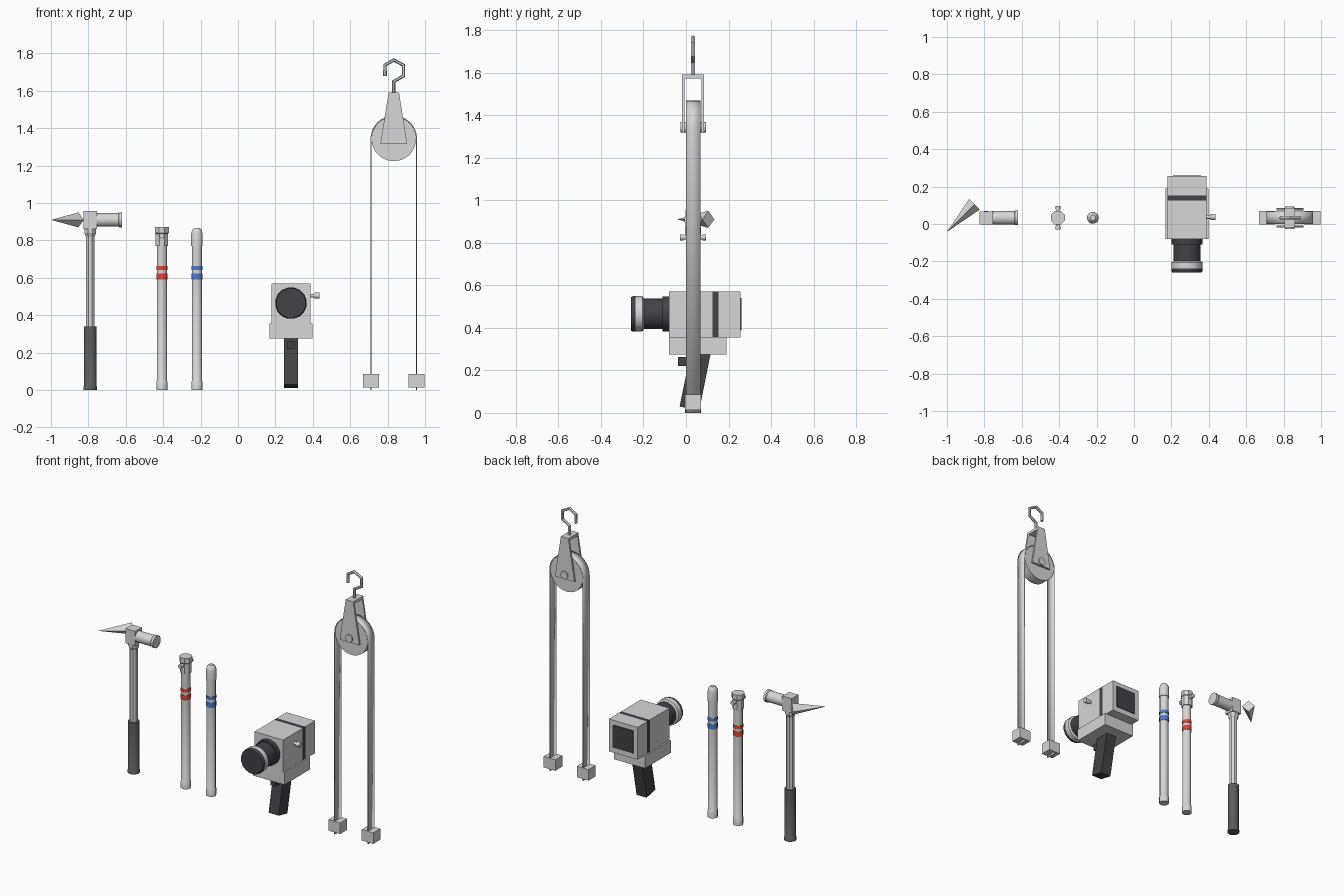
import bpy, bmesh, math
from mathutils import Matrix, Vector

if "Cube" in bpy.data.objects:
    bpy.data.objects.remove(bpy.data.objects["Cube"], do_unlink=True)


def material(name, rgb):
    m = bpy.data.materials.new(name)
    m.use_nodes = True
    m.diffuse_color = (*rgb, 1)
    m.node_tree.nodes["Principled BSDF"].inputs["Base Color"].default_value = (*rgb, 1)
    return m


STEEL = material("light grey metal", (0.68, 0.68, 0.68))
GRIP = material("dark grey rubber", (0.11, 0.11, 0.11))
BLACK = material("black plastic", (0.055, 0.055, 0.065))
RED = material("red paint", (0.8, 0.06, 0.035))
BLUE = material("blue paint", (0.07, 0.2, 0.65))
MID = 0.033  # shared depth of the standing tools


def finish(name, bm, mats, smooth=False):
    bmesh.ops.recalc_face_normals(bm, faces=bm.faces)
    me = bpy.data.meshes.new(name)
    bm.to_mesh(me)
    bm.free()
    for m in mats:
        me.materials.append(m)
    ob = bpy.data.objects.new(name, me)
    bpy.context.collection.objects.link(ob)
    if smooth:
        bpy.ops.object.select_all(action="DESELECT")
        ob.select_set(True)
        bpy.context.view_layer.objects.active = ob
        bpy.ops.object.shade_smooth_by_angle(angle=math.radians(35))
    return ob


def box(name, x, y, z, mat):
    """Box from (low, high) ranges."""
    bm = bmesh.new()
    bmesh.ops.create_cube(bm, size=1)
    for v in bm.verts:
        v.co = [(lo + hi) / 2 + c * (hi - lo) for c, (lo, hi) in zip(v.co, (x, y, z))]
    return finish(name, bm, [mat])


def lathe(name, profile, origin, axis="Z", sides=12, smooth=True):
    """Turned part: (radius, height, material of the section above)."""
    bm = bmesh.new()
    mats = list(dict.fromkeys(p[2] for p in profile))
    rings = []
    for r, h, _ in profile:
        angles = [math.tau * (i + 0.5) / sides for i in range(sides)]
        rings.append([bm.verts.new((r * math.cos(a), r * math.sin(a), h)) for a in angles])
    for lower, upper, p in zip(rings, rings[1:], profile):
        for i in range(sides):
            j = (i + 1) % sides
            f = bm.faces.new((lower[i], lower[j], upper[j], upper[i]))
            f.material_index = mats.index(p[2])
    for ring, p in ((rings[0], profile[0]), (rings[-1], profile[-1])):
        bm.faces.new(ring).material_index = mats.index(p[2])
    turn = Vector((0, 0, 1)).rotation_difference(
        {"X": Vector((1, 0, 0)), "Y": Vector((0, 1, 0)), "Z": Vector((0, 0, 1))}[axis])
    bm.transform(Matrix.Translation(origin) @ turn.to_matrix().to_4x4())
    return finish(name, bm, mats, smooth)


def rod(name, r, lo, hi, origin, axis, mat, sides=12):
    return lathe(name, [(r, lo, mat), (r, hi, mat)], origin, axis, sides)


def side_prism(name, outline, lo, hi, axis, mat):
    """Outline in (horizontal, z), pushed along x or y."""
    bm = bmesh.new()
    ends = [[bm.verts.new((d, h, z) if axis == "X" else (h, d, z)) for h, z in outline]
            for d in (lo, hi)]
    for e in ends:
        bm.faces.new(e)
    n = len(outline)
    for i in range(n):
        j = (i + 1) % n
        bm.faces.new((ends[0][i], ends[0][j], ends[1][j], ends[1][i]))
    return finish(name, bm, [mat])


# Hammer: rubber grip, faceted shaft, head block, round poll and detached pick
hx, hz = -0.79, 0.91
lathe("hammer_grip", [(0.038, 0, GRIP), (0.038, 0.015, GRIP), (0.035, 0.02, GRIP),
                      (0.035, 0.34, GRIP)], (hx, MID, 0), sides=12)
lathe("hammer_shaft", [(0.025, 0.34, STEEL), (0.025, 0.82, STEEL), (0.034, 0.84, STEEL),
                       (0.034, 0.86, STEEL)], (hx, MID, 0), sides=8, smooth=False)
box("hammer_head", (hx - 0.035, hx + 0.035), (MID - 0.035, MID + 0.035), (0.86, 0.957), STEEL)
lathe("hammer_poll", [(0.037, 0.03, STEEL), (0.037, 0.15, STEEL), (0.041, 0.155, STEEL),
                      (0.041, 0.17, STEEL)], (hx, MID, hz), "X")
bm = bmesh.new()
tip, base = Vector((-1, -0.042, hz)), Vector((-0.853, 0.105, hz))
bmesh.ops.create_cone(bm, cap_ends=True, segments=4, radius1=0.04, radius2=0,
                      depth=(tip - base).length)
bm.transform(Matrix.Translation((tip + base) / 2)
             @ (tip - base).to_track_quat("Z", "X").to_matrix().to_4x4())
finish("hammer_pick", bm, [STEEL])


# Striped tubes
def tube(name, x, paint, top):
    profile = [(0.031, 0, STEEL), (0.031, 0.045, STEEL), (0.028, 0.05, STEEL),
               (0.028, 0.592, STEEL), (0.031, 0.592, paint), (0.031, 0.624, paint),
               (0.028, 0.624, STEEL), (0.028, 0.643, STEEL), (0.031, 0.643, paint),
               (0.031, 0.664, paint), (0.028, 0.664, STEEL), (0.028, 0.77, STEEL)]
    lathe(name, profile + [(r, z, STEEL) for r, z in top], (x, MID, 0))


tube("blue_tube", -0.22, BLUE, [(0.032, 0.77), (0.032, 0.835), (0.026, 0.856), (0.015, 0.867)])
tube("red_tube", -0.407, RED, [])
lathe("red_tube_head", [(0.036, 0.77, STEEL), (0.036, 0.835, STEEL), (0.04, 0.84, STEEL),
                        (0.04, 0.873, STEEL)], (-0.407, MID, 0), sides=8, smooth=False)
rod("red_tube_pin", 0.01, -0.06, 0.06, (-0.407, MID, 0.825), "Y", STEEL)
for s in (-1, 1):
    rod("pin_end", 0.014, -0.009, 0.009, (-0.407, MID + s * 0.053, 0.825), "Y", STEEL)

# Camera body with a black band, base block and rear window
cx, cz = 0.283, 0.465
w = 0.105
box("camera_body", (cx - w, cx + w), (-0.08, 0.125), (0.35, 0.57), STEEL)
box("camera_band", (cx - w, cx + w), (0.125, 0.153), (0.355, 0.57), BLACK)
box("camera_back", (cx - w, cx + w), (0.153, 0.256), (0.355, 0.57), STEEL)
box("camera_base", (cx - 0.115, cx + 0.115), (-0.08, 0.19), (0.275, 0.357), STEEL)
box("rear_window", (cx - 0.075, cx + 0.075), (0.252, 0.26), (0.39, 0.54), BLACK)
lathe("camera_lens", [(0.08, -0.259, BLACK), (0.085, -0.25, BLACK), (0.085, -0.237, STEEL),
                      (0.085, -0.205, STEEL), (0.073, -0.198, BLACK), (0.073, -0.11, BLACK),
                      (0.084, -0.11, BLACK), (0.084, -0.08, BLACK)],
      (cx, 0, cz), "Y", 16)
lathe("camera_knob", [(0.01, 0.1, STEEL), (0.01, 0.125, STEEL), (0.016, 0.125, STEEL),
                      (0.016, 0.152, STEEL)], (cx, 0.037, 0.505), "X")
side_prism("camera_handle", [(-0.03, 0.03), (0.062, 0.01), (0.115, 0.275), (0.02, 0.275)],
           cx - 0.037, cx + 0.037, "X", BLACK)
box("camera_trigger", (cx - 0.018, cx + 0.018), (-0.037, 0.03), (0.22, 0.262), BLACK)

# Pulley wheel, tapered bracket and axle
px, pz, pr, half = 0.833, 1.343, 0.122, 0.034
rod("pulley_wheel", pr - 0.003, 0.002 - half, half - 0.002, (px, MID, pz), "Y", STEEL, 32)
plate = [(px - 0.072, 1.315), (px + 0.072, 1.315), (px + 0.028, 1.59), (px - 0.028, 1.59)]
for s in (-1, 1):
    y = MID + s * 0.046
    side_prism("bracket_plate", plate, y - 0.006, y + 0.006, "Y", STEEL)
box("bracket_top", (px - 0.028, px + 0.028), (MID - 0.052, MID + 0.052), (1.573, 1.592), STEEL)
rod("pulley_axle", 0.026, -0.06, 0.06, (px, MID, pz), "Y", STEEL)

# Strap running over the wheel and down to both weights
bm = bmesh.new()
path = [(px - pr, 0)]
path += [(px - pr * math.cos(math.pi * i / 16), pz + pr * math.sin(math.pi * i / 16))
         for i in range(17)]
path.append((px + pr, 0))
rows = [[bm.verts.new((x, MID + s * half, z)) for s in (-1, 1)] for x, z in path]
for a, b in zip(rows, rows[1:]):
    bm.faces.new((a[0], a[1], b[1], b[0]))
strap = finish("strap", bm, [STEEL], True)
thick = strap.modifiers.new("thickness", "SOLIDIFY")
thick.thickness = 0.005
thick.offset = 0
for s in (-1, 1):
    x = px + s * pr
    box("strap_weight", (x - 0.043, x + 0.043), (MID - 0.037, MID + 0.037), (0.014, 0.087), STEEL)

# Bent rod hook
curve = bpy.data.curves.new("hook", "CURVE")
curve.dimensions = "3D"
curve.bevel_depth = 0.01
curve.bevel_resolution = 1
curve.use_fill_caps = True
bends = [(0, 1.58), (0, 1.65), (0.052, 1.68), (0.052, 1.737), (0, 1.765), (-0.047, 1.738),
         (-0.047, 1.68)]
line = curve.splines.new("POLY")
line.points.add(len(bends) - 1)
for p, (x, z) in zip(line.points, bends):
    p.co = (px + x, MID, z, 1)
    line.use_smooth = False
curve.materials.append(STEEL)
bpy.context.collection.objects.link(bpy.data.objects.new("hook", curve))
